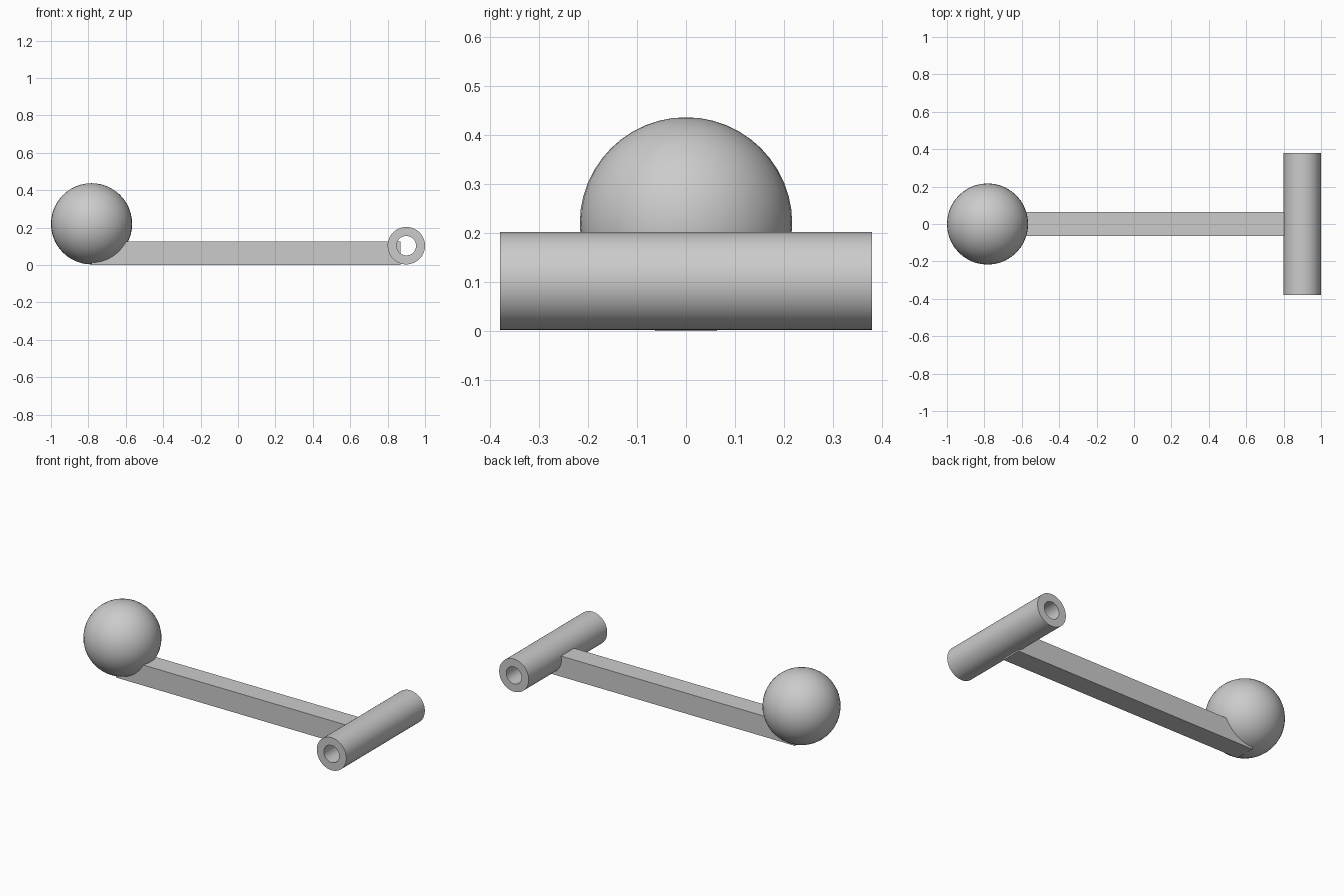
import bpy, bmesh, math
from mathutils import Vector

cube = bpy.data.objects.get("Cube")
if cube:
    bpy.data.objects.remove(cube, do_unlink=True)

# Single plain grey
grey = bpy.data.materials.new("light_grey")
grey.use_nodes = True
colour = (0.6, 0.6, 0.6, 1)
grey.diffuse_color = colour
grey.node_tree.nodes["Principled BSDF"].inputs["Base Color"].default_value = colour


def finish(name, bm, location, smooth=True):
    bmesh.ops.recalc_face_normals(bm, faces=bm.faces)
    mesh = bpy.data.meshes.new(name)
    bm.to_mesh(mesh)
    bm.free()
    mesh.materials.append(grey)
    obj = bpy.data.objects.new(name, mesh)
    obj.location = location
    bpy.context.collection.objects.link(obj)
    if smooth:
        bpy.ops.object.select_all(action='DESELECT')
        obj.select_set(True)
        bpy.context.view_layer.objects.active = obj
        bpy.ops.object.shade_smooth_by_angle(angle=math.radians(35))
    return obj


# Ball at the far end
bm = bmesh.new()
bmesh.ops.create_uvsphere(bm, u_segments=40, v_segments=24, radius=0.217)
finish("ball", bm, (-0.783, 0, 0.22))

# Square bar, running from the ball's centre into the tube's bore
start, end, width = -0.783, 0.868, 0.126
bm = bmesh.new()
bmesh.ops.create_cube(bm, size=1)
bmesh.ops.scale(bm, vec=(end - start, width, width), verts=bm.verts)
finish("bar", bm, ((start + end) / 2, 0, width / 2), smooth=False)

# Hollow crosswise tube: a rectangular wall section spun about y
outer, inner, half = 0.1, 0.052, 0.38
bm = bmesh.new()
corners = [(inner, -half), (outer, -half), (outer, half), (inner, half)]
ring = [bm.verts.new((r, y, 0)) for r, y in corners]
edges = [bm.edges.new((ring[i], ring[(i + 1) % 4])) for i in range(4)]
bmesh.ops.spin(bm, geom=ring + edges, cent=Vector(), axis=(0, 1, 0),
               angle=math.tau, steps=64, use_merge=True)
bmesh.ops.remove_doubles(bm, verts=bm.verts, dist=0.0001)
finish("cross_tube", bm, (0.9, 0, 0.103))
